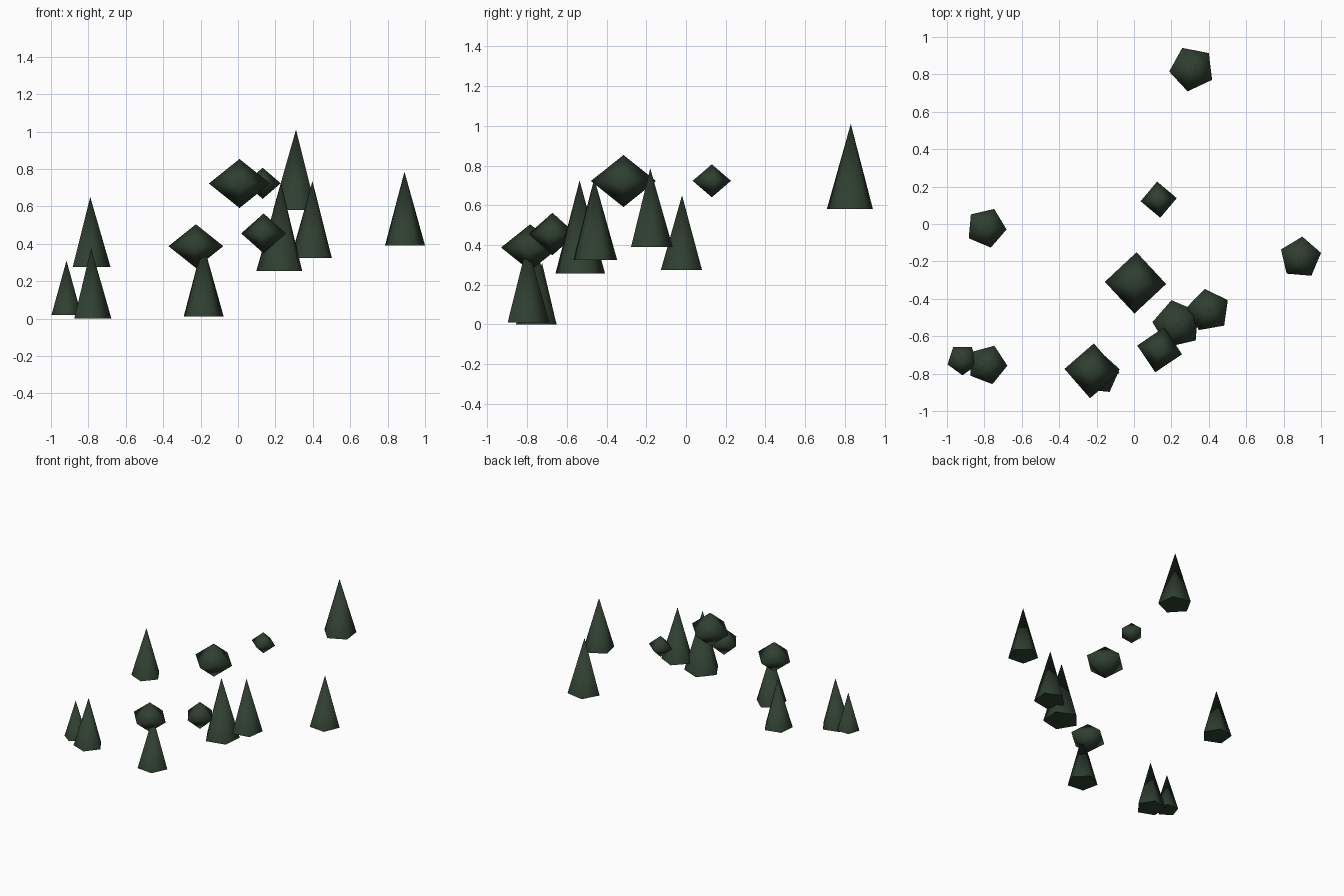
import bpy
from math import radians

cube = bpy.data.objects.get("Cube")
if cube:
    bpy.data.objects.remove(cube, do_unlink=True)

# Single dark foliage green
green = bpy.data.materials.new("dark_green")
green.use_nodes = True
colour = (0.029, 0.050, 0.030, 1)
green.diffuse_color = colour
bsdf = green.node_tree.nodes["Principled BSDF"]
bsdf.inputs["Base Color"].default_value = colour
bsdf.inputs["Roughness"].default_value = 0.9


def cone(sides, radius, depth, centre, turn, name):
    """Cone whose first base corner points along +x, turned by degrees."""
    bpy.ops.mesh.primitive_cone_add(vertices=sides, radius1=radius, radius2=0,
                                    depth=depth, location=centre)
    ob = bpy.context.object
    ob.name = name
    corner = ob.data.vertices[0].co
    # primitive corner starts on +y
    offset = 90 if abs(corner.y) > abs(corner.x) else 0
    ob.rotation_euler.z = radians(turn - offset)
    ob.data.materials.append(green)
    return ob


def conifer(name, x, y, base, top, radius, turn):
    cone(5, radius, top - base, (x, y, (base + top) / 2), turn, name)
    bpy.ops.object.shade_smooth_by_angle(angle=radians(80))


def bush(name, x, y, z, radius, half, turn):
    # Square cone mirrored across its base to make a squat diamond
    ob = cone(4, radius, half, (x, y, z), turn, name)
    mesh = ob.data
    for v in mesh.vertices:
        v.co.z += half / 2
    import bmesh
    bm = bmesh.new()
    bm.from_mesh(mesh)
    caps = [f for f in bm.faces if len(f.verts) == 4]
    bmesh.ops.delete(bm, geom=caps, context='FACES_ONLY')
    bmesh.ops.mirror(bm, geom=bm.verts[:] + bm.edges[:] + bm.faces[:],
                     axis='Z', merge_dist=0.001)
    bmesh.ops.recalc_face_normals(bm, faces=bm.faces)
    bm.to_mesh(mesh)
    bm.free()
    bpy.ops.object.shade_smooth()


# Conifers: x, y, base height, tip height, radius, turn
conifer("back_conifer", 0.31, 0.83, 0.58, 1.01, 0.123, 43)
conifer("right_conifer", -0.79, -0.02, 0.275, 0.65, 0.109, -5)
conifer("left_conifer", 0.89, -0.18, 0.39, 0.785, 0.113, 13)
conifer("corner_small_conifer", -0.917, -0.725, 0.02, 0.31, 0.084, -90)
conifer("corner_large_conifer", -0.785, -0.752, 0, 0.377, 0.108, -3)
conifer("front_conifer", -0.187, -0.80, 0.01, 0.405, 0.113, 12)
conifer("inner_conifer", 0.23, -0.536, 0.255, 0.725, 0.132, 31)
conifer("outer_conifer", 0.398, -0.462, 0.325, 0.735, 0.117, 28)

# Bushes: x, y, centre height, radius, half height, turn
bush("large_bush", 0.008, -0.315, 0.722, 0.164, 0.131, -2)
bush("small_bush", 0.132, 0.13, 0.723, 0.097, 0.083, 5)
bush("middle_bush", 0.137, -0.673, 0.455, 0.122, 0.107, -11)
bush("front_bush", -0.225, -0.785, 0.387, 0.147, 0.117, -4)
